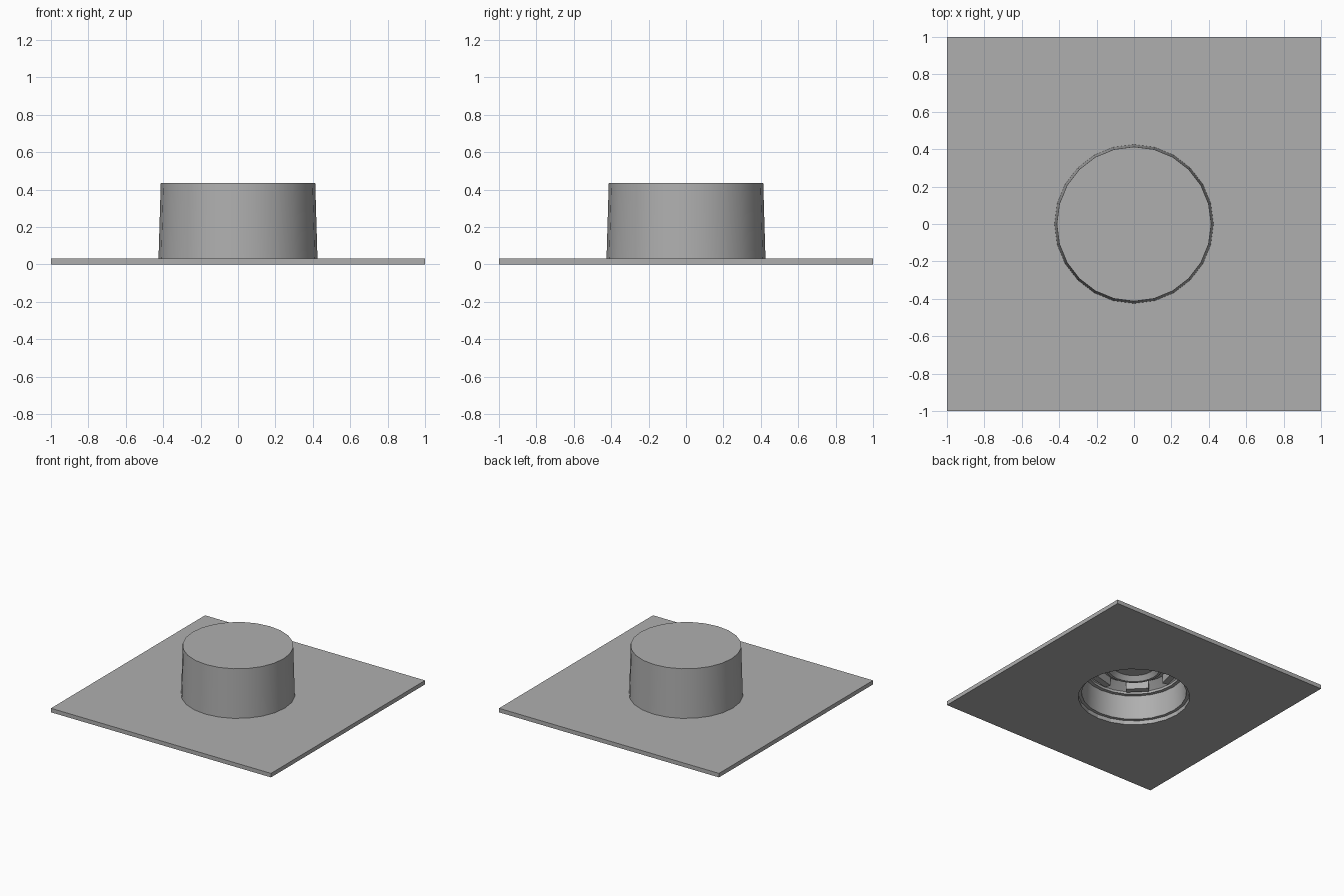
import bpy, bmesh
from math import sin, cos, pi, radians
from mathutils import Matrix

if "Cube" in bpy.data.objects:
    bpy.data.objects.remove(bpy.data.objects["Cube"])

SIDES = 24

grey = bpy.data.materials.new("dark_grey")
grey.diffuse_color = (0.43, 0.43, 0.43, 1)
grey.use_nodes = True
grey.node_tree.nodes["Principled BSDF"].inputs["Base Color"].default_value = grey.diffuse_color


def finish(name, bm, smooth=True):
    bmesh.ops.recalc_face_normals(bm, faces=bm.faces)
    mesh = bpy.data.meshes.new(name)
    bm.to_mesh(mesh)
    bm.free()
    mesh.materials.append(grey)
    obj = bpy.data.objects.new(name, mesh)
    bpy.context.collection.objects.link(obj)
    if smooth:
        bpy.ops.object.select_all(action='DESELECT')
        obj.select_set(True)
        bpy.context.view_layer.objects.active = obj
        bpy.ops.object.shade_smooth_by_angle(angle=radians(30))
    return obj


def ring(bm, r, z, square=False):
    verts = []
    for i in range(SIDES):
        a = 2 * pi * i / SIDES
        k = r / max(abs(cos(a)), abs(sin(a))) if square else r
        verts.append(bm.verts.new((k * cos(a), k * sin(a), z)))
    return verts


def bridge(bm, a, b):
    for i in range(SIDES):
        j = (i + 1) % SIDES
        bm.faces.new((a[i], a[j], b[j], b[i]))


def lathe(name, profile, cap=False):
    bm = bmesh.new()
    rings = [ring(bm, r, z) for r, z in profile]
    for a, b in zip(rings, rings[1:]):
        bridge(bm, a, b)
    if cap:
        bm.faces.new(rings[-1])
    return finish(name, bm)


# Square ceiling plate with a round opening
bm = bmesh.new()
loops = [ring(bm, 1, 0.033, True), ring(bm, 1, 0, True),
         ring(bm, 0.42, 0), ring(bm, 0.42, 0.033)]
for k in range(4):
    bridge(bm, loops[k], loops[(k + 1) % 4])
bmesh.ops.dissolve_limit(bm, angle_limit=0.01, verts=bm.verts, edges=bm.edges)
finish("ceiling_plate", bm, False)

# Tapered housing with a closed top
lathe("housing", [(0.395, 0.033), (0.425, 0.033), (0.413, 0.435)], cap=True)

# Inner sleeve and the stepped ledge it ends in
lathe("inner_sleeve", [(0.395, 0.033), (0.388, 0.23), (0.36, 0.23), (0.36, 0.25)])

# Recessed tray with a sloping rim
lathe("recess_tray", [(0.36, 0.25), (0.30, 0.30), (0.0001, 0.30)])

# Central raised ring and its sunken lens
lathe("lamp_ring", [(0.225, 0.30), (0.215, 0.245), (0.195, 0.245), (0.165, 0.28)], cap=True)

# Six blocks around the lamp ring
bm = bmesh.new()
for i in range(6):
    m = (Matrix.Rotation(radians(45 + 60 * i), 4, 'Z')
         @ Matrix.Translation((0.30, 0, 0.265))
         @ Matrix.Diagonal((0.05, 0.17, 0.07, 1)))
    bmesh.ops.create_cube(bm, size=1, matrix=m)
finish("retaining_blocks", bm, False)
